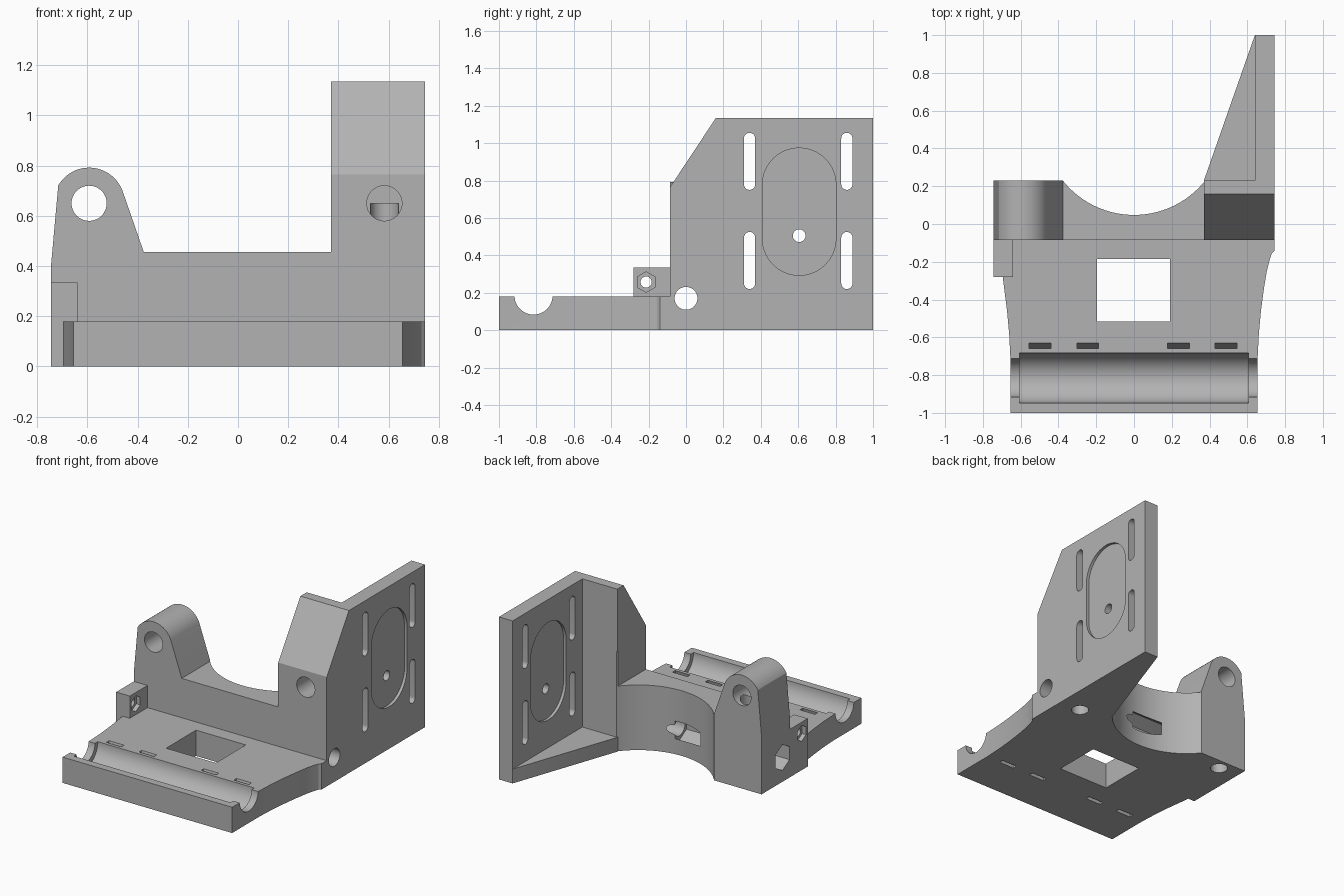
import bpy, bmesh
from math import cos, sin, radians

if "Cube" in bpy.data.objects:
    bpy.data.objects.remove(bpy.data.objects["Cube"])

grey = bpy.data.materials.new("plain grey")
grey.use_nodes = True
colour = (0.45, 0.45, 0.45, 1)
grey.diffuse_color = colour
grey.node_tree.nodes["Principled BSDF"].inputs["Base Color"].default_value = colour


def arc(u, v, r, start=0, end=360, steps=48):
    """Points on an arc; a full circle leaves out the repeated last point."""
    count = steps if end - start == 360 else steps + 1
    angles = [radians(start + (end - start) * i / steps) for i in range(count)]
    return [(u + r * cos(a), v + r * sin(a)) for a in angles]


def stadium(u, low, high, r):
    return arc(u, high, r, 0, 180, 20) + arc(u, low, r, 180, 360 - 0.001, 20)


def rect(u0, u1, v0, v1):
    return [(u0, v0), (u1, v0), (u1, v1), (u0, v1)]


def prism(name, profile, axis, lo, hi):
    """Extrude a profile along an axis; the profile uses the other two axes in order."""
    place = {"x": lambda u, v, w: (w, u, v),
             "y": lambda u, v, w: (u, w, v),
             "z": lambda u, v, w: (u, v, w)}[axis]
    bm = bmesh.new()
    a = [bm.verts.new(place(u, v, lo)) for u, v in profile]
    b = [bm.verts.new(place(u, v, hi)) for u, v in profile]
    bm.faces.new(a)
    bm.faces.new(b)
    for i in range(len(a)):
        j = (i + 1) % len(a)
        bm.faces.new((a[i], a[j], b[j], b[i]))
    bmesh.ops.recalc_face_normals(bm, faces=bm.faces)
    mesh = bpy.data.meshes.new(name)
    bm.to_mesh(mesh)
    bm.free()
    mesh.materials.append(grey)
    obj = bpy.data.objects.new(name, mesh)
    bpy.context.collection.objects.link(obj)
    return obj


def combine(body, operation, tool):
    """Apply a boolean and discard the tool."""
    mod = body.modifiers.new("boolean", "BOOLEAN")
    mod.operation, mod.solver, mod.object = operation, "EXACT", tool
    bpy.context.view_layer.objects.active = body
    bpy.ops.object.modifier_apply(modifier=mod.name)
    bpy.data.objects.remove(tool)


def cut(profile, axis, lo, hi):
    combine(body, "DIFFERENCE", prism("cutter", profile, axis, lo, hi))


def add(name, profile, axis, lo, hi):
    combine(body, "UNION", prism(name, profile, axis, lo, hi))


# Upright wall with the rounded lug and the tall column
lug = arc(-0.593, 0.65, 0.142, 20, 150, 24)
body = prism("carriage_body",
             [(-0.745, 0), (0.745, 0), (0.745, 1.135), (0.37, 1.135),
              (0.37, 0.455), (-0.375, 0.455)] + lug + [(-0.745, 0.4)],
             "y", -0.085, 0.23)

# Sloped column top and the round hollow in the back
cut([(-0.085, 0.765), (0.16, 1.135), (0.16, 1.3), (-0.3, 1.3), (-0.3, 0.765)],
    "x", 0.3, 0.9)
cut(arc(0, 0.53, 0.482, steps=96), "z", -0.1, 0.7)

# Side plate and its floor gusset
add("side_plate", rect(0.2, 1, 0, 1.135), "x", 0.64, 0.745)
add("gusset", [(0.37, 0.2), (0.7, 0.2), (0.7, 1), (0.64, 1), (0.37, 0.23)],
    "z", 0, 0.1)

# Flared base and the small nut block
flare = [(0.655, -1), (0.655, -0.7), (0.661, -0.58), (0.672, -0.46), (0.688, -0.34),
         (0.703, -0.25), (0.718, -0.19), (0.73, -0.155), (0.745, -0.14), (0.745, 0)]
left_edge = [(-0.73, 0), (-0.7, -0.24), (-0.69, -0.32), (-0.672, -0.46),
             (-0.661, -0.58), (-0.655, -0.7), (-0.655, -1)]
add("base", flare + left_edge, "z", 0, 0.18)
add("nut_block", rect(-0.28, 0, 0, 0.335), "x", -0.745, -0.64)

# Bearing trough, tie slots and window
cut(arc(-0.815, 0.185, 0.102), "x", -1, 1)
cut(arc(-0.815, 0.18, 0.132, steps=64), "x", -0.605, 0.605)
for x in (-0.497, -0.245, 0.235, 0.488):
    cut([(-0.715, -0.04), (-0.685, -0.04), (-0.62, 0.22), (-0.65, 0.22)],
        "x", x - 0.058, x + 0.058)
cut(rect(-0.195, 0.19, -0.515, -0.185), "z", -0.1, 0.3)

# Rod holes through the lug and into the column
cut(arc(-0.593, 0.65, 0.07), "y", -0.3, 0.4)
cut(arc(0.583, 0.65, 0.07), "y", -0.3, 0.15)

# Upright holes from below
for x in (-0.593, 0.583):
    cut(arc(x, 0.15, 0.056, steps=32), "z", -0.1, 0.65)

# Cross bolt hole with its long nut trap
cut(arc(0, 0.17, 0.061), "x", -1, 1)
cut(arc(0, 0.17, 0.09, 30, 390, 6), "x", -1, 0.05)

# Nut block hole with traps on both faces
cut(arc(-0.213, 0.257, 0.03, steps=24), "x", -0.9, -0.4)
for lo, hi in ((-0.8, -0.715), (-0.67, -0.6)):
    cut(arc(-0.213, 0.257, 0.055, 30, 390, 6), "x", lo, hi)

# Side plate slots, shallow recesses and shaft hole
for y in (0.34, 0.86):
    for z in (0.25, 0.78):
        cut(stadium(y, z, z + 0.245, 0.03), "x", 0.6, 0.9)
for lo, hi in ((0.725, 0.8), (0.6, 0.66)):
    cut(stadium(0.605, 0.49, 0.777, 0.197), "x", lo, hi)
cut(arc(0.605, 0.505, 0.034, steps=24), "x", 0.6, 0.9)

# Smooth the curved walls and keep the edges crisp
bpy.ops.object.select_all(action="DESELECT")
body.select_set(True)
bpy.context.view_layer.objects.active = body
bpy.ops.object.shade_smooth_by_angle(angle=radians(25))
